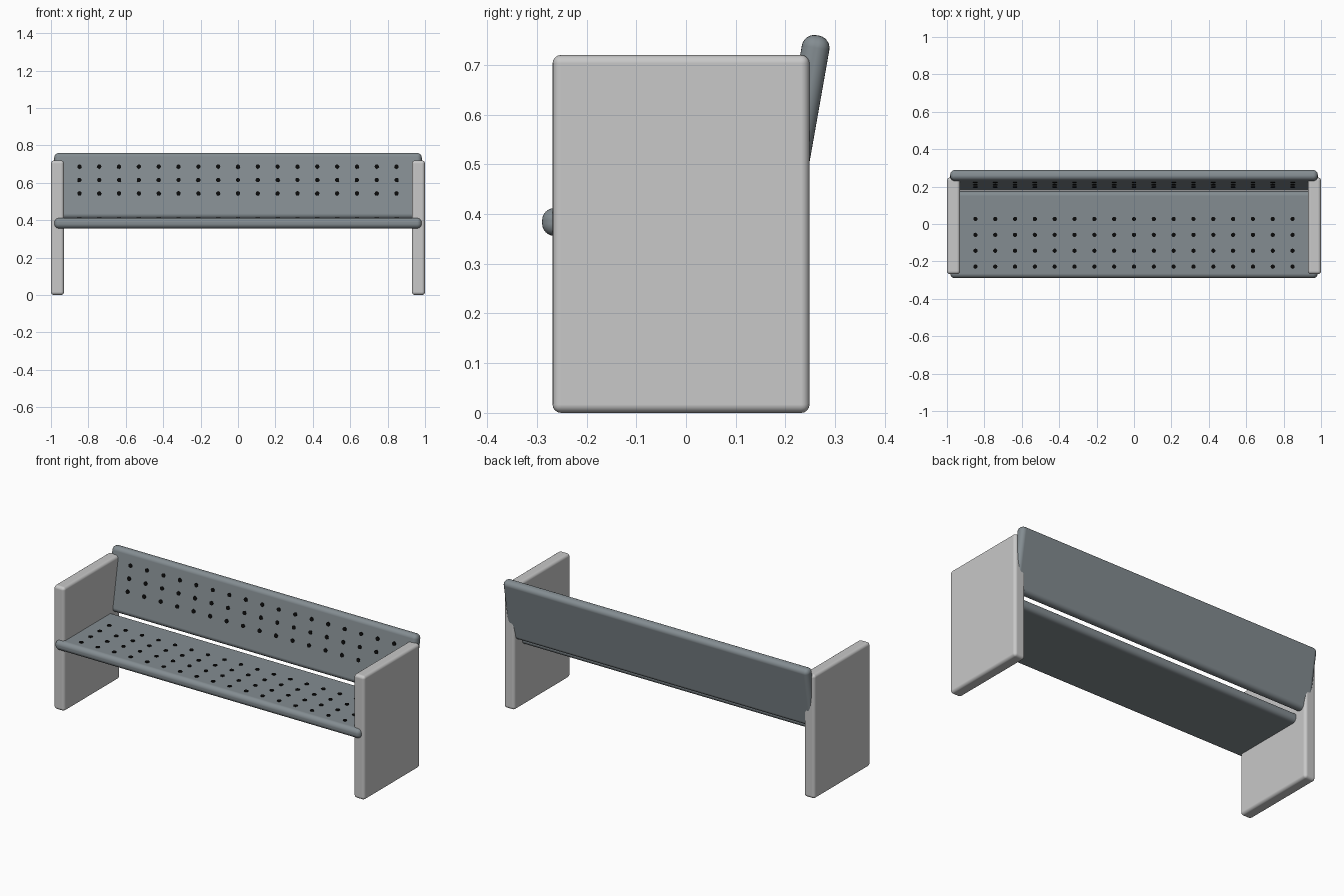
import bpy
import bmesh
from math import radians
from mathutils import Matrix, Vector

cube = bpy.data.objects.get("Cube")
if cube:
    bpy.data.objects.remove(cube, do_unlink=True)


def make_material(name, rgb):
    mat = bpy.data.materials.new(name)
    mat.use_nodes = True
    colour = (*rgb, 1)
    mat.diffuse_color = colour
    mat.node_tree.nodes["Principled BSDF"].inputs["Base Color"].default_value = colour
    return mat


concrete = make_material("light grey concrete", (0.58, 0.58, 0.58))
steel = make_material("blue grey steel", (0.23, 0.265, 0.285))
black = make_material("black holes", (0.003, 0.003, 0.003))


def add_object(name, bm, mat, matrix=Matrix()):
    mesh = bpy.data.meshes.new(name)
    bm.to_mesh(mesh)
    bm.free()
    mesh.materials.append(mat)
    obj = bpy.data.objects.new(name, mesh)
    obj.matrix_world = matrix
    bpy.context.collection.objects.link(obj)
    return obj


def rounded_box(name, size, mat, matrix, radius, segments):
    bm = bmesh.new()
    bmesh.ops.create_cube(bm, size=1, matrix=Matrix.Diagonal((*size, 1)))
    obj = add_object(name, bm, mat, matrix)
    for poly in obj.data.polygons:
        poly.use_smooth = True
    bevel = obj.modifiers.new("rounded edges", "BEVEL")
    bevel.width = radius
    bevel.segments = segments
    bevel.harden_normals = True
    return obj


# End panels, mirrored left and right
for side, name in ((1, "left_end_panel"), (-1, "right_end_panel")):
    rounded_box(name, (0.07, 0.517, 0.72), concrete,
                Matrix.Translation((side * 0.965, -0.01, 0.36)), 0.017, 4)

LENGTH, THICK = 1.965, 0.056
COLUMNS, PITCH, HOLE = 17, 0.106, 0.0115


def board(name, width, matrix, rows):
    """Rounded board in its own xy plane with hole discs on its upper face."""
    rounded_box(name, (LENGTH, width, THICK), steel, matrix, 0.025, 6)
    bm = bmesh.new()
    for y in rows:
        for i in range(COLUMNS):
            x = (i - (COLUMNS - 1) / 2) * PITCH
            bmesh.ops.create_cone(
                bm, cap_ends=True, segments=12, radius1=HOLE, radius2=HOLE,
                depth=0.006, matrix=Matrix.Translation((x, y, THICK / 2 + 0.001)))
    add_object(name + "_holes", bm, black, matrix)


# Seat, flat between the panels
seat_place = Matrix.Translation((0, -0.057, 0.384))
board("seat", 0.465, seat_place, [-0.171 + 0.085 * i for i in range(4)])

# Backrest, leaning back ten degrees
back_place = Matrix.Translation(Vector((0, 0.234, 0.583))) @ Matrix.Rotation(radians(80), 4, "X")
board("backrest", 0.358, back_place, [0.1 - 0.0725 * i for i in range(3)])
